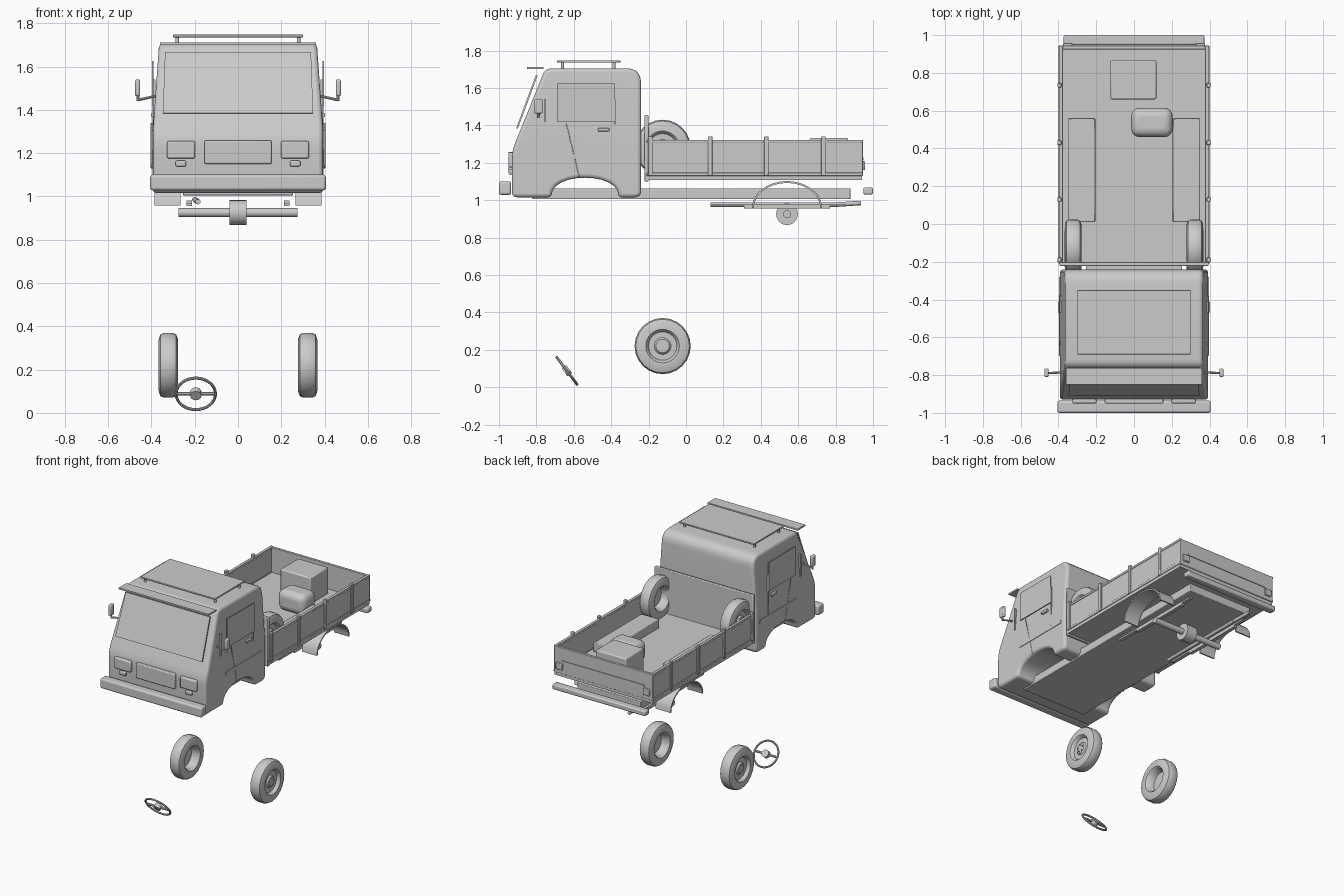
import bpy, bmesh, math
from mathutils import Vector, Matrix

if "Cube" in bpy.data.objects:
    bpy.data.objects.remove(bpy.data.objects["Cube"])

grey = bpy.data.materials.new("plain_grey")
grey.diffuse_color = (0.6, 0.6, 0.6, 1)
grey.use_nodes = True
grey.node_tree.nodes["Principled BSDF"].inputs["Base Color"].default_value = grey.diffuse_color


def finish(name, bm, bevel=0.0, segs=2, angle=40):
    bmesh.ops.recalc_face_normals(bm, faces=bm.faces)
    me = bpy.data.meshes.new(name)
    bm.to_mesh(me)
    bm.free()
    me.materials.append(grey)
    ob = bpy.data.objects.new(name, me)
    bpy.context.collection.objects.link(ob)
    if bevel:
        m = ob.modifiers.new("bevel", 'BEVEL')
        m.width, m.segments, m.use_clamp_overlap = bevel, segs, False
        m.limit_method, m.angle_limit = 'ANGLE', math.radians(angle)
    return ob


def box(name, x, y, z, bevel=0.0, segs=2):
    """Box from (min, max) ranges."""
    bm = bmesh.new()
    bmesh.ops.create_cube(bm, size=1)
    for v in bm.verts:
        v.co = Vector([r[0] + (c + 0.5) * (r[1] - r[0]) for r, c in zip((x, y, z), v.co)])
    return finish(name, bm, bevel, segs)


def pair(name, x, y, z, bevel=0.0, segs=2):
    """The same box on both sides."""
    box("right_" + name, x, y, z, bevel, segs)
    box("left_" + name, (-x[1], -x[0]), y, z, bevel, segs)


def rod(name, a, b, r, sides=12):
    a, b = Vector(a), Vector(b)
    bm = bmesh.new()
    rot = (b - a).to_track_quat('Z', 'Y').to_matrix().to_4x4()
    bmesh.ops.create_cone(bm, cap_ends=True, segments=sides, radius1=r, radius2=r,
                          depth=(b - a).length, matrix=Matrix.Translation((a + b) / 2) @ rot)
    return finish(name, bm)


def extrude_yz(pts, x0, x1):
    bm = bmesh.new()
    f = bm.faces.new([bm.verts.new((x0, y, z)) for y, z in pts])
    new = bmesh.ops.extrude_face_region(bm, geom=[f])["geom"]
    bmesh.ops.translate(bm, vec=(x1 - x0, 0, 0),
                        verts=[v for v in new if isinstance(v, bmesh.types.BMVert)])
    return bm


def rounded(corners, steps=5):
    """Round each (y, z, radius) corner of a profile."""
    out = []
    for i, (y, z, r) in enumerate(corners):
        p = Vector((y, z))
        if not r:
            out.append(p)
            continue
        a = p + (Vector(corners[i - 1][:2]) - p).normalized() * r
        b = p + (Vector(corners[(i + 1) % len(corners)][:2]) - p).normalized() * r
        for k in range(steps + 1):
            t = k / steps
            out.append(a * (1 - t) ** 2 + p * 2 * t * (1 - t) + b * t * t)
    return out


def lathe(name, prof, centre, flip=1, sides=24):
    """Spin (x, radius) points about the x axis."""
    bm = bmesh.new()
    vs = [bm.verts.new((x * flip, 0, r)) for x, r in prof]
    es = [bm.edges.new(p) for p in zip(vs, vs[1:])]
    bmesh.ops.spin(bm, geom=vs + es, cent=(0, 0, 0), axis=(1, 0, 0), dvec=(0, 0, 0),
                   angle=math.tau, steps=sides)
    bmesh.ops.remove_doubles(bm, verts=bm.verts, dist=1e-4)
    bmesh.ops.translate(bm, verts=bm.verts, vec=centre)
    return finish(name, bm)


# Cab shell with wheel arches, tapering towards the roof
arch = [(-0.54 + 0.18 * math.cos(t), 1.015 + 0.105 * math.sin(t) ** 0.8, 0)
        for t in [math.pi * k / 12 for k in range(1, 12)]]
cab = rounded([(-0.93, 1.015, 0.03), (-0.93, 1.265, 0.04), (-0.752, 1.705, 0.035),
               (-0.24, 1.705, 0.08), (-0.24, 1.015, 0.035), (-0.36, 1.015, 0)]
              + arch + [(-0.72, 1.015, 0)])
bm = extrude_yz(cab, -0.392, 0.392)
bmesh.ops.bisect_plane(bm, geom=bm.verts[:] + bm.edges[:] + bm.faces[:],
                       plane_co=(0, 0, 1.32), plane_no=(0, 0, 1))
for v in bm.verts:
    v.co.x *= 1 - 0.07 * max(0, v.co.z - 1.32) / 0.385
finish("cab", bm, 0.018, 3)

# Windscreen plate, sun visor and roof rack
bm = bmesh.new()
quad = [(-0.347, -0.908, 1.385), (0.347, -0.908, 1.385), (0.337, -0.803, 1.668), (-0.337, -0.803, 1.668)]
f = bm.faces.new([bm.verts.new(p) for p in quad])
new = bmesh.ops.extrude_face_region(bm, geom=[f])["geom"]
bmesh.ops.translate(bm, vec=(0, 0.009, -0.003), verts=[v for v in new if isinstance(v, bmesh.types.BMVert)])
finish("windscreen", bm)
box("sun_visor", (-0.36, 0.36), (-0.85, -0.762), (1.7, 1.711))
box("roof_rack", (-0.3, 0.3), (-0.69, -0.35), (1.735, 1.747), 0.003)
for y in (-0.66, -0.385):
    for x in (-0.28, 0.28):
        rod("rack_post", (x, y, 1.69), (x, y, 1.74), 0.008)

# Front face details
box("front_bumper", (-0.406, 0.406), (-1.0, -0.935), (1.028, 1.1), 0.012, 3)
box("grille", (-0.155, 0.155), (-0.95, -0.92), (1.15, 1.258), 0.006)
pair("headlight", (0.198, 0.328), (-0.95, -0.92), (1.175, 1.255), 0.008)
pair("indicator", (0.24, 0.288), (-0.948, -0.92), (1.138, 1.165), 0.006)

# Doors, side windows and mirrors
pair("side_window", (0.391, 0.398), (-0.69, -0.38), (1.42, 1.625))
pair("door_edge", (0.385, 0.394), (-0.383, -0.378), (1.25, 1.54))
pair("door_handle", (0.385, 0.402), (-0.47, -0.41), (1.368, 1.385), 0.004)
pair("side_trim", (0.385, 0.396), (-0.7, -0.28), (1.22, 1.245))
pair("grab_rail", (0.38, 0.393), (-0.757, -0.748), (1.38, 1.54))
pair("mirror", (0.452, 0.475), (-0.81, -0.766), (1.463, 1.54), 0.007)
for s in (-1, 1):
    rod("mirror_arm", (s * 0.375, -0.785, 1.465), (s * 0.462, -0.79, 1.445), 0.006, 8)
    rod("mirror_stem", (s * 0.462, -0.79, 1.44), (s * 0.462, -0.79, 1.47), 0.006, 8)
    rod("door_front_seam", (s * 0.392, -0.64, 1.41), (s * 0.392, -0.57, 1.12), 0.002, 6)

# Chassis and rear bumper
box("chassis", (-0.255, 0.255), (-0.82, 0.88), (1.005, 1.062), 0.004)
box("rear_bumper", (-0.372, 0.372), (0.948, 1.0), (1.03, 1.067), 0.008)

# Load bed
box("bed_floor", (-0.395, 0.395), (-0.22, 0.94), (1.108, 1.14))
pair("side_board", (0.378, 0.395), (-0.21, 0.945), (1.14, 1.32), 0.003)
pair("side_board_top_rail", (0.376, 0.398), (-0.21, 0.945), (1.305, 1.322), 0.003)
pair("side_board_low_rail", (0.376, 0.399), (-0.21, 0.945), (1.13, 1.148), 0.003)
box("tailgate", (-0.395, 0.395), (0.925, 0.945), (1.13, 1.32), 0.003)
box("tailgate_strip", (-0.33, 0.33), (0.94, 0.95), (1.215, 1.228))
pair("tail_light", (0.325, 0.375), (0.94, 0.957), (1.16, 1.208), 0.004)
box("headboard", (-0.395, 0.395), (-0.222, -0.2), (1.1, 1.455), 0.005)
for y in (-0.19, 0.13, 0.43, 0.735):
    pair("bed_post", (0.385, 0.405), (y - 0.012, y + 0.012), (1.13, 1.34), 0.004)

# Cargo
pair("bench", (0.205, 0.35), (0.01, 0.56), (1.14, 1.205), 0.005)
box("cargo_box", (-0.125, 0.118), (0.66, 0.867), (1.14, 1.332), 0.008)
box("cushion", (-0.015, 0.205), (0.46, 0.615), (1.14, 1.29), 0.045, 4)

# Wheels: loose pair below and pair standing in the bed
wheel = [(0.012, 0), (0.012, 0.07), (-0.035, 0.08), (-0.045, 0.09), (-0.044, 0.122), (-0.036, 0.143),
         (-0.02, 0.15), (0.02, 0.15), (0.036, 0.143), (0.044, 0.122), (0.045, 0.09),
         (0.038, 0.083), (0.022, 0.076), (0.022, 0.045), (0.032, 0.036), (0.032, 0)]
for z in (0.22, 1.28):
    for s in (-1, 1):
        lathe("wheel", wheel, (s * 0.322, -0.125, z), s)
        for k in range(5):
            a = math.tau * k / 5
            y, h = -0.125 + 0.024 * math.sin(a), z + 0.024 * math.cos(a)
            rod("wheel_nut", (s * 0.35, y, h), (s * 0.36, y, h), 0.005, 6)

# Rear axle, springs, exhaust and mudguards
rod("rear_axle", (-0.275, 0.54, 0.925), (0.275, 0.54, 0.925), 0.021, 16)
rod("differential", (-0.04, 0.54, 0.925), (0.04, 0.54, 0.925), 0.058, 20)
pair("leaf_spring", (0.212, 0.237), (0.13, 0.85), (0.968, 0.98))
pair("short_leaf", (0.212, 0.237), (0.31, 0.77), (0.955, 0.968))
rod("exhaust", (-0.185, 0.13, 0.975), (-0.185, 0.8, 0.975), 0.012)
rod("exhaust_tip", (-0.185, 0.79, 0.975), (-0.2, 0.935, 0.985), 0.012)
ts = [math.pi * k / 16 for k in range(17)]
guard = [(0.54 + 0.188 * math.cos(t), 0.957 + 0.145 * math.sin(t)) for t in ts]
guard += [(0.54 + 0.178 * math.cos(t), 0.957 + 0.135 * math.sin(t)) for t in reversed(ts)]
for name, a, b in (("right_mudguard", 0.265, 0.385), ("left_mudguard", -0.385, -0.265)):
    finish(name, extrude_yz(guard, a, b))

# Steering wheel: rim, spoke and hub around a tilted axis
c = Vector((-0.195, -0.637, 0.088))
n = Vector((0, 0.8, 0.6))
bpy.ops.mesh.primitive_torus_add(major_radius=0.091, minor_radius=0.007, major_segments=32,
                                 minor_segments=8, location=c, rotation=n.to_track_quat('Z', 'Y').to_euler())
rim = bpy.context.object
rim.name = "steering_rim"
rim.data.materials.append(grey)
rod("steering_spoke", c - Vector((0.09, 0, 0)), c + Vector((0.09, 0, 0)), 0.008, 8)
rod("steering_hub", c - n * 0.015, c + n * 0.015, 0.026, 16)

# Smooth curved parts, keep edges sharp
bpy.ops.object.select_all(action='SELECT')
bpy.context.view_layer.objects.active = rim
bpy.ops.object.shade_smooth_by_angle(angle=math.radians(35))
